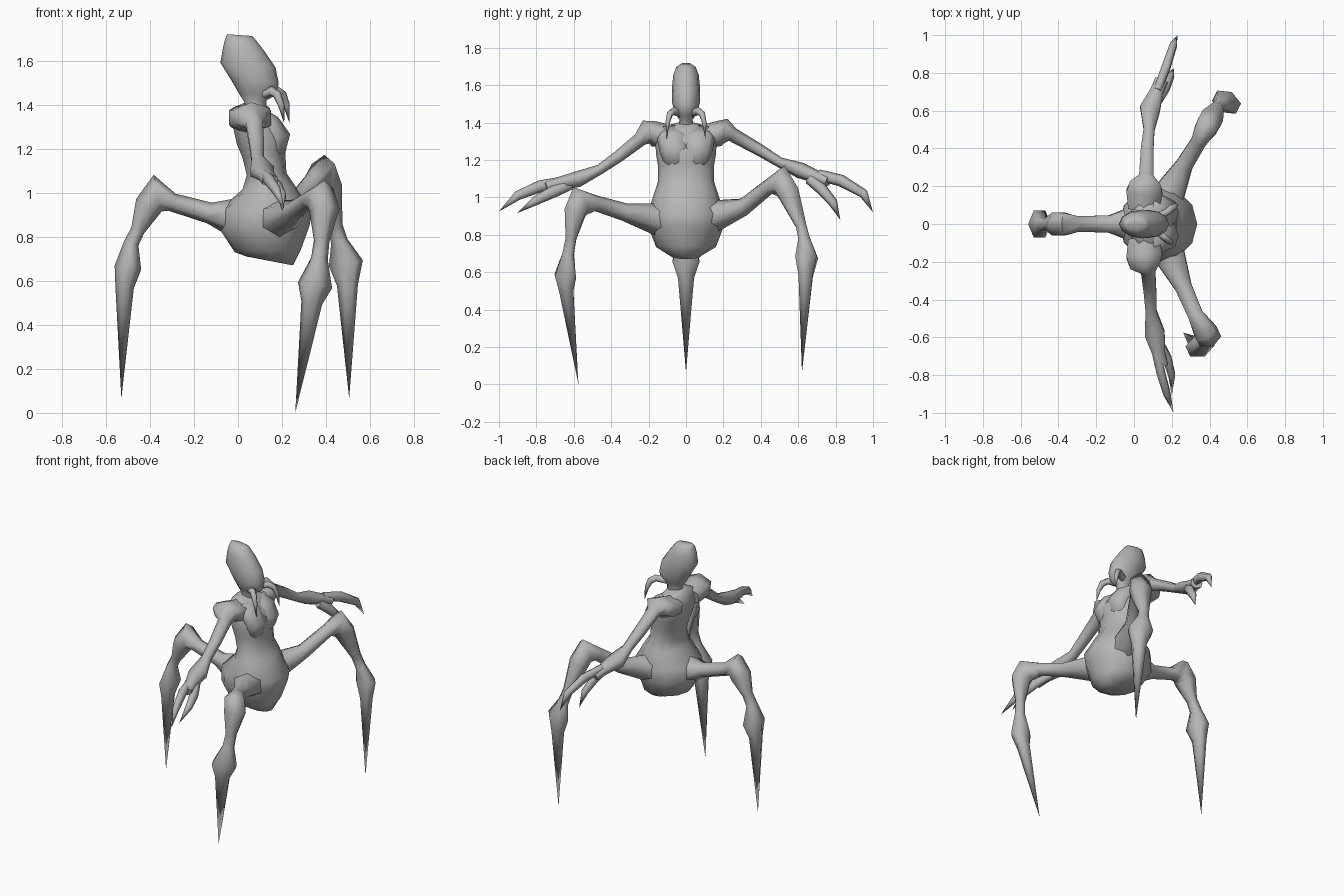
import bpy, bmesh, math
from mathutils import Vector

skin = bpy.data.materials.new("grey skin")
skin.diffuse_color = (0.47, 0.47, 0.47, 1)


def skin_rings(name, rings, angle=80):
    """Bridge a list of equal-length vertex rings into a closed, smooth part."""
    bm = bmesh.new()
    loops = [[bm.verts.new(p) for p in r] for r in rings]
    n = len(loops[0])
    for a, b in zip(loops, loops[1:]):
        for i in range(n):
            j = (i + 1) % n
            bm.faces.new((a[i], a[j], b[j], b[i]))
    for end in (loops[0], loops[-1]):
        if (end[0].co - end[n // 2].co).length > 0.004:
            bm.faces.new(end)
    bmesh.ops.remove_doubles(bm, verts=bm.verts, dist=0.0005)
    bmesh.ops.recalc_face_normals(bm, faces=bm.faces)
    me = bpy.data.meshes.new(name)
    bm.to_mesh(me)
    bm.free()
    me.materials.append(skin)
    ob = bpy.data.objects.new(name, me)
    bpy.context.collection.objects.link(ob)
    bpy.ops.object.select_all(action='DESELECT')
    ob.select_set(True)
    bpy.context.view_layer.objects.active = ob
    bpy.ops.object.shade_smooth_by_angle(angle=math.radians(angle))
    return ob


def body(name, sections, n=12):
    """Sections: back x, back z, front x, front z, half width."""
    rings = []
    for bx, bz, fx, fz, w in sections:
        ring = []
        for i in range(n):
            a = 2 * math.pi * i / n
            t = (1 + math.cos(a)) / 2
            ring.append((bx + (fx - bx) * t, w * math.sin(a), bz + (fz - bz) * t))
        rings.append(ring)
    return skin_rings(name, rings)


def limb(name, points, radii, side, n=6):
    """Tube through points; radii are (across, in-plane) pairs, with ridges in-plane."""
    pts = [Vector(p) for p in points]
    rings = []
    for k, p in enumerate(pts):
        before = (p - pts[k - 1]).normalized() if k else Vector()
        after = (pts[k + 1] - p).normalized() if k < len(pts) - 1 else Vector()
        t = (before + after).normalized()
        v = t.cross(Vector(side)).normalized()
        u = v.cross(t)
        ru, rv = radii[k]
        rings.append([p + u * ru * 1.1 * math.sin(2 * math.pi * i / n)
                      + v * rv * math.cos(2 * math.pi * i / n) for i in range(n)])
    return skin_rings(name, rings)


# Head: long swept-back skull narrowing to the neck
body("head", [(-0.05, 1.72, 0.065, 1.712, 0.025), (-0.058, 1.70, 0.08, 1.695, 0.052),
              (-0.068, 1.66, 0.115, 1.65, 0.068), (-0.08, 1.59, 0.17, 1.57, 0.076),
              (-0.03, 1.51, 0.185, 1.50, 0.074), (0.005, 1.45, 0.175, 1.445, 0.058),
              (0.03, 1.41, 0.13, 1.42, 0.035), (0.03, 1.36, 0.13, 1.36, 0.045)])

# Torso and abdomen: broad chest, waist, heavy tapering bulb
body("torso", [(0.02, 1.405, 0.13, 1.39, 0.045), (-0.005, 1.385, 0.15, 1.36, 0.145),
               (-0.025, 1.31, 0.195, 1.31, 0.165), (-0.005, 1.22, 0.228, 1.24, 0.16),
               (0.02, 1.16, 0.215, 1.18, 0.15), (0.04, 1.08, 0.22, 1.09, 0.15),
               (0.02, 1.015, 0.26, 1.03, 0.17), (-0.075, 0.93, 0.335, 0.91, 0.205),
               (-0.08, 0.83, 0.325, 0.85, 0.2), (-0.015, 0.73, 0.285, 0.74, 0.16),
               (0.04, 0.71, 0.25, 0.67, 0.085)])

# Paired chest plates and jaw fangs
for s, tag in ((1, "left"), (-1, "right")):
    limb("chest_plate_" + tag,
         [(0.10, s * 0.07, 1.375), (0.14, s * 0.068, 1.32), (0.17, s * 0.06, 1.255),
          (0.165, s * 0.055, 1.20), (0.13, s * 0.05, 1.10)],
         [(0.06, 0.015), (0.08, 0.048), (0.075, 0.068), (0.065, 0.052), (0, 0)], (0, 1, 0), 8)
    d = s * 0.012
    limb("fang_" + tag,
         [(0.12, s * 0.035, 1.45), (0.165 + d, s * 0.065, 1.462), (0.19 + d, s * 0.087, 1.445),
          (0.208 + d, s * 0.098, 1.40), (0.222 + d, s * 0.103, 1.315)],
         [(0.022, 0.022), (0.018, 0.022), (0.016, 0.02), (0.012, 0.015), (0, 0)], (0, 1, 0))

# Legs: flared hip, thin thigh, pointed knee, swollen shin, needle foot
LEG_RADII = [(0.1, 0.105), (0.085, 0.082), (0.048, 0.048), (0.043, 0.042), (0.062, 0.085),
             (0.064, 0.064), (0.033, 0.032), (0.036, 0.034), (0.076, 0.061),
             (0.045, 0.042), (0, 0)]
LEGS = {
    "rear_leg": [(0.08, 0, 0.88), (-0.04, 0, 0.89), (-0.13, 0, 0.908), (-0.30, 0, 0.957),
                 (-0.366, 0, 0.998), (-0.407, 0, 0.94), (-0.455, 0, 0.83), (-0.485, 0, 0.77),
                 (-0.50, 0, 0.66), (-0.515, 0, 0.57), (-0.53, 0, 0.065)],
    "front_leg_left": [(0.13, 0.03, 0.88), (0.19, 0.17, 0.905), (0.265, 0.31, 0.95),
                       (0.345, 0.44, 1.055), (0.382, 0.507, 1.09), (0.405, 0.55, 1.02),
                       (0.44, 0.615, 0.85), (0.46, 0.632, 0.78), (0.49, 0.645, 0.68),
                       (0.497, 0.64, 0.58), (0.505, 0.62, 0.065)],
    "front_leg_right": [(0.13, -0.03, 0.87), (0.19, -0.17, 0.885), (0.26, -0.33, 0.922),
                        (0.325, -0.48, 0.968), (0.374, -0.567, 0.98), (0.393, -0.593, 0.92),
                        (0.38, -0.615, 0.78), (0.37, -0.63, 0.70), (0.35, -0.645, 0.58),
                        (0.335, -0.64, 0.50), (0.26, -0.575, 0.0)],
}
for name, pts in LEGS.items():
    out = Vector(pts[4]) - Vector(pts[0])
    limb(name, pts, LEG_RADII, (-out.y, out.x, 0))

# Arms: flared blunt shoulder, thin upper arm, swollen forearm
ARM_RADII = [(0.085, 0.06), (0.1, 0.068), (0.085, 0.064), (0.04, 0.038), (0.035, 0.032),
             (0.03, 0.027), (0.056, 0.043), (0.036, 0.034), (0.036, 0.03)]
ARMS = {
    "arm_left": [(0.05, 0.08, 1.325), (0.055, 0.17, 1.34), (0.06, 0.215, 1.357),
                 (0.065, 0.25, 1.335), (0.07, 0.40, 1.25), (0.08, 0.50, 1.188),
                 (0.085, 0.61, 1.145), (0.12, 0.70, 1.11), (0.145, 0.76, 1.085)],
    "arm_right": [(0.05, -0.08, 1.325), (0.055, -0.17, 1.34), (0.06, -0.212, 1.35),
                  (0.075, -0.245, 1.31), (0.085, -0.36, 1.22), (0.09, -0.46, 1.15),
                  (0.11, -0.58, 1.097), (0.13, -0.68, 1.075), (0.145, -0.75, 1.055)],
}
for name, pts in ARMS.items():
    limb(name, pts, ARM_RADII, (1, 0, 0))

# Claws: one long hooked finger and one thumb per hand
CLAW_RADII = [(0.022, 0.03), (0.024, 0.032), (0.019, 0.025), (0, 0)]
CLAWS = {
    "finger_left": [(0.125, 0.71, 1.12), (0.17, 0.83, 1.09), (0.21, 0.95, 1.02), (0.23, 1.0, 0.92)],
    "thumb_left": [(0.13, 0.66, 1.10), (0.165, 0.72, 1.05), (0.195, 0.785, 0.975), (0.21, 0.825, 0.88)],
    "finger_right": [(0.12, -0.67, 1.08), (0.14, -0.78, 1.06), (0.175, -0.90, 1.01), (0.21, -1.0, 0.925)],
    "thumb_right": [(0.13, -0.62, 1.07), (0.175, -0.71, 1.03), (0.20, -0.80, 0.985), (0.20, -0.905, 0.915)],
}
for name, pts in CLAWS.items():
    limb(name, pts, CLAW_RADII, (1, 0, 0))
